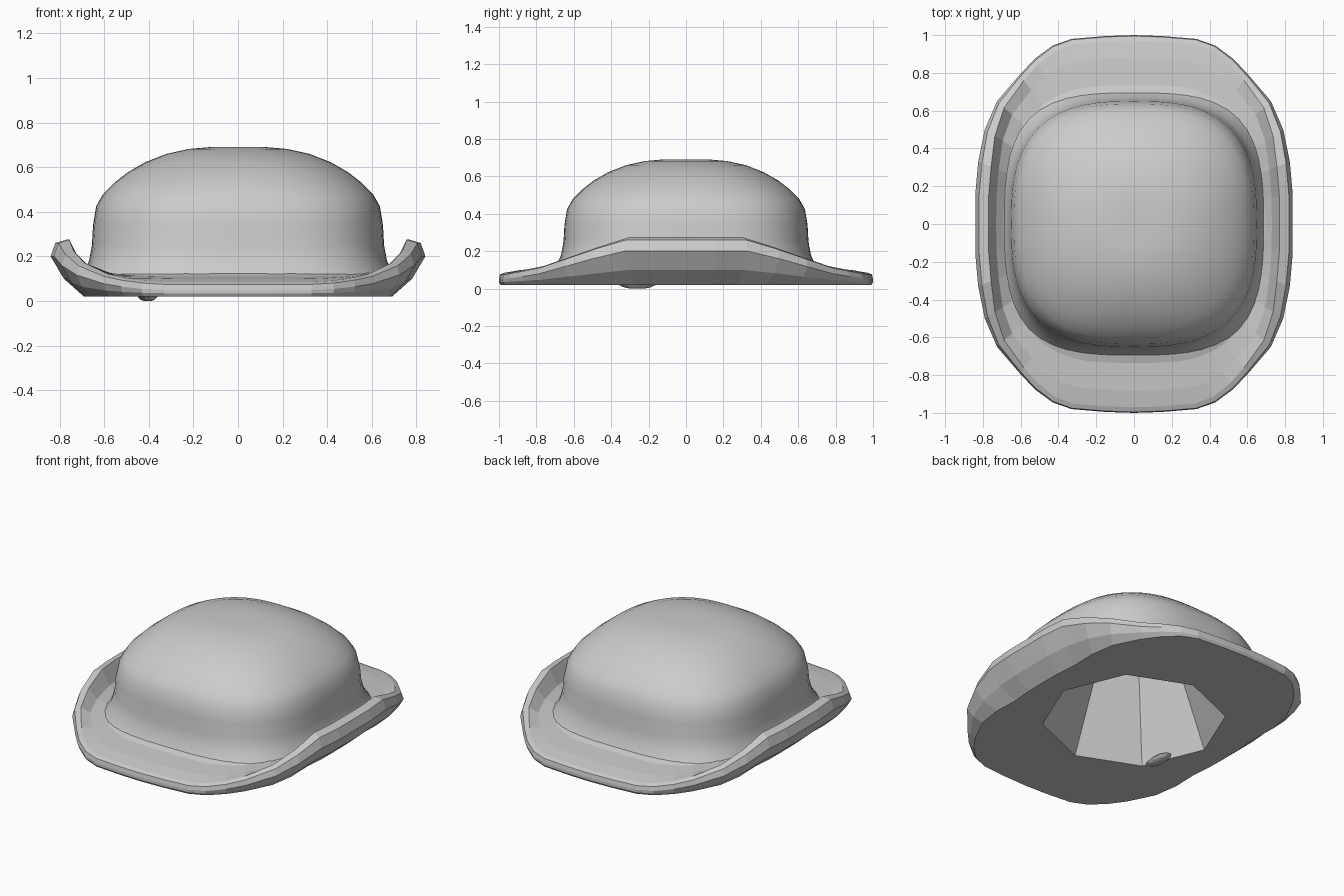
import bpy, bmesh
from math import cos, sin, pi, atan2

cube = bpy.data.objects.get("Cube")
if cube:
    bpy.data.objects.remove(cube, do_unlink=True)

felt = bpy.data.materials.new("grey_felt")
felt.use_nodes = True
felt.diffuse_color = (0.6, 0.6, 0.6, 1)
felt.node_tree.nodes["Principled BSDF"].inputs["Base Color"].default_value = (0.6, 0.6, 0.6, 1)


def rounded(radius, power, angle):
    """Point of a rounded square at the given direction."""
    c, s = cos(angle), sin(angle)
    r = radius / (abs(c) ** power + abs(s) ** power) ** (1 / power)
    return r * c, r * s


def loft(name, rings, cap_start=False, cap_end=False, smooth=False):
    """Skin a stack of closed rings, running anticlockwise seen from above."""
    bm = bmesh.new()
    loops = [[bm.verts.new(p) for p in ring] for ring in rings]
    n = len(loops[0])
    for a, b in zip(loops, loops[1:]):
        for j in range(n):
            k = (j + 1) % n
            bm.faces.new((a[j], a[k], b[k], b[j]))
    if cap_start:
        bm.faces.new(loops[0][::-1])
    if cap_end:
        bm.faces.new(loops[-1])
    for f in bm.faces:
        f.smooth = smooth
    mesh = bpy.data.meshes.new(name)
    bm.to_mesh(mesh)
    bm.free()
    mesh.materials.append(felt)
    obj = bpy.data.objects.new(name, mesh)
    bpy.context.collection.objects.link(obj)
    return obj


# Crown: radius, height, squareness
crown_profile = [(0.71, 0.09, 3.2), (0.69, 0.13, 3.1), (0.668, 0.18, 2.95), (0.655, 0.25, 2.85),
                 (0.65, 0.34, 2.8), (0.636, 0.425, 2.75), (0.605, 0.48, 2.7), (0.555, 0.53, 2.6),
                 (0.495, 0.577, 2.5), (0.415, 0.623, 2.4), (0.32, 0.66, 2.3), (0.22, 0.682, 2.2),
                 (0.13, 0.69, 2.1), (0.05, 0.689, 2)]
SEG = 64
loft("crown", [[(*rounded(r, p, 2 * pi * j / SEG), z) for j in range(SEG)]
               for r, z, p in crown_profile], cap_end=True, smooth=True)

# Brim outline, one quarter: x, y, how far the edge is curled up
quarter = [(0.84, 0, 1), (0.84, 0.16, 1), (0.825, 0.33, 1), (0.79, 0.5, 0.73),
           (0.725, 0.65, 0.45), (0.605, 0.79, 0.19), (0.525, 0.875, 0.1), (0.43, 0.945, 0.03),
           (0.33, 0.98, 0), (0.15, 0.995, 0), (0, 1, 0)]
half = quarter + [(-x, y, s) for x, y, s in quarter[-2::-1]]
outline = half + [(x, -y, s) for x, y, s in half[-2:0:-1]]

# Brim section: inward fraction and height at the front, then at the curled side
section = [((0.03, 0.02), (0.88, 0.02)), ((0, 0.035), (0.35, 0.10)),
           ((0, 0.05), (0, 0.20)), ((0.015, 0.075), (0.12, 0.26)),
           ((0.09, 0.085), (0.41, 0.275)), ((0.36, 0.10), (0.65, 0.175)),
           ((0.8, 0.11), (0.88, 0.14)), ((1, 0.13), (1, 0.13))]


def brim_ring(front, side):
    ring = []
    for x, y, s in outline:
        f = front[0] + (side[0] - front[0]) * s
        z = front[1] + (side[1] - front[1]) * s
        cx, cy = rounded(0.67, 3.1, atan2(y, x))
        ring.append((x + (cx - x) * f, y + (cy - y) * f, z))
    return ring


def octagon_ring(radius, z):
    """Eight-sided ring with as many points as the brim outline."""
    n = len(outline)
    step = n // 8
    ring = []
    for j in range(n):
        a, t = 2 * pi * (j // step) / 8, (j % step) / step
        b = a + pi / 4
        ring.append((radius * (cos(a) * (1 - t) + cos(b) * t),
                     radius * (sin(a) * (1 - t) + sin(b) * t), z))
    return ring


# Tapered head cavity leads down to the underside, then out around the brim
rings = [octagon_ring(r, z) for r, z in [(0.3, 0.60), (0.535, 0.02)]]
rings += [brim_ring(f, s) for f, s in section]
loft("brim", rings, cap_start=True)

# Small bump hanging at the edge of the cavity
bump = [(0.35, 0), (0.7, 0.006), (1, 0.02), (0.8, 0.03)]
loft("rim_bump", [[(-0.405 + 0.045 * r * cos(2 * pi * j / 10),
                    -0.26 + 0.105 * r * sin(2 * pi * j / 10), z) for j in range(10)]
                  for r, z in bump], cap_start=True, cap_end=True)
